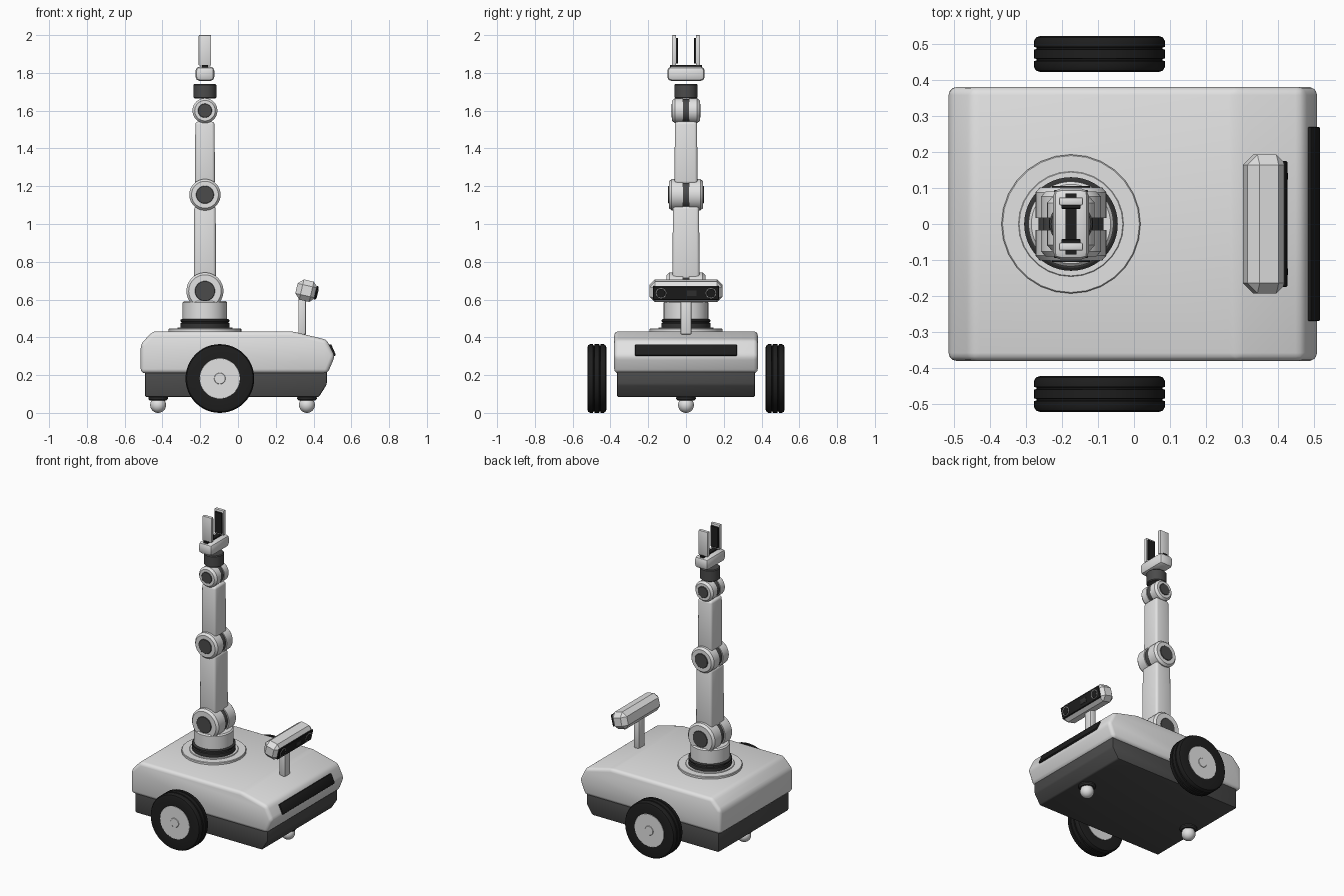
import bpy, bmesh, math
from mathutils import Matrix, Vector

if "Cube" in bpy.data.objects:
    bpy.data.objects.remove(bpy.data.objects["Cube"])


def material(name, v):
    m = bpy.data.materials.new(name)
    m.diffuse_color = (v, v, v, 1)
    m.use_nodes = True
    m.node_tree.nodes["Principled BSDF"].inputs["Base Color"].default_value = m.diffuse_color
    return m


LIGHT = material("light_grey", 0.76)
MID = material("mid_grey", 0.3)
DARK = material("dark_grey", 0.07)
CHARCOAL = material("charcoal", 0.035)
BLACK = material("black", 0.013)


def finish(bm, name, mat, loc=(0, 0, 0), rot=None):
    bmesh.ops.recalc_face_normals(bm, faces=bm.faces)
    if rot:
        bmesh.ops.transform(bm, matrix=rot, verts=bm.verts)
    me = bpy.data.meshes.new(name)
    bm.to_mesh(me)
    bm.free()
    me.materials.append(mat)
    ob = bpy.data.objects.new(name, me)
    ob.location = loc
    bpy.context.collection.objects.link(ob)
    return ob


def bevel(bm, width, segs, min_angle=8):
    edges = [e for e in bm.edges if e.calc_face_angle(0) > math.radians(min_angle)]
    bmesh.ops.bevel(bm, geom=edges, offset=width, segments=segs,
                    profile=0.5, affect='EDGES', clamp_overlap=True)


def box(name, mat, loc, size, bev=0.0, segs=2, rot=None, taper=1.0):
    bm = bmesh.new()
    bmesh.ops.create_cube(bm, size=1)
    for v in bm.verts:
        k = taper if v.co.z > 0 else 1
        v.co = Vector((v.co.x * size[0] * k, v.co.y * size[1] * k, v.co.z * size[2]))
    if bev:
        bevel(bm, bev, segs)
    return finish(bm, name, mat, loc, rot)


def slab(name, mat, profile, half_y, bev, segs):
    """Side profile in x,z extruded across y."""
    bm = bmesh.new()
    a = [bm.verts.new((x, -half_y, z)) for x, z in profile]
    b = [bm.verts.new((x, half_y, z)) for x, z in profile]
    bm.faces.new(a)
    bm.faces.new(b[::-1])
    n = len(a)
    for i in range(n):
        j = (i + 1) % n
        bm.faces.new((a[j], a[i], b[i], b[j]))
    bmesh.ops.recalc_face_normals(bm, faces=bm.faces)
    bevel(bm, bev, segs)
    return finish(bm, name, mat)


def lathe(name, mat, profile, loc, axis='Z', n=48):
    """Solid of revolution from (radius, height) points, capped at both ends."""
    bm = bmesh.new()
    rings = []
    for r, h in profile:
        rings.append([bm.verts.new((r * math.cos(2 * math.pi * i / n),
                                    r * math.sin(2 * math.pi * i / n), h)) for i in range(n)])
    for p, q in zip(rings, rings[1:]):
        for i in range(n):
            j = (i + 1) % n
            bm.faces.new((p[i], p[j], q[j], q[i]))
    bm.faces.new(rings[0][::-1])
    bm.faces.new(rings[-1])
    rot = {'Z': None, 'Y': Matrix.Rotation(-math.pi / 2, 4, 'X'),
           'X': Matrix.Rotation(math.pi / 2, 4, 'Y')}[axis]
    return finish(bm, name, mat, loc, rot)


def drum(name, mat, r, h0, h1, loc, axis='Z', c=0.006, n=48):
    return lathe(name, mat, [(r - c, h0), (r, h0 + c), (r, h1 - c), (r - c, h1)], loc, axis, n)


# Chassis: light shell over a dark skirt
slab("body_shell", LIGHT, [(-0.515, 0.21), (-0.515, 0.365), (-0.45, 0.432), (0.285, 0.432),
                           (0.47, 0.387), (0.513, 0.30), (0.475, 0.21)], 0.38, 0.022, 3)
slab("body_skirt", DARK, [(-0.492, 0.084), (-0.492, 0.23), (0.47, 0.23),
                          (0.47, 0.15), (0.428, 0.084)], 0.365, 0.008, 2)
box("front_light_bar", BLACK, (0.492, 0, 0.329), (0.03, 0.54, 0.066), 0.006, 2,
    Matrix.Rotation(math.radians(-24), 4, 'Y'))

# Drive wheels with grooved tyres
tyre = [(0.105, -0.046), (0.165, -0.05), (0.176, -0.046), (0.182, -0.036), (0.182, -0.02),
        (0.175, -0.018), (0.175, -0.014), (0.182, -0.012)]
tyre = tyre + [(r, -h) for r, h in tyre[::-1]]
for side, s in (("right", -1), ("left", 1)):
    c = (-0.096, s * 0.472, 0.182)
    lathe(side + "_tyre", BLACK, tyre, c, 'Y')
    drum(side + "_hub", LIGHT, 0.107, -0.0475, 0.0475, c, 'Y', 0.001)
    drum(side + "_hub_cap", LIGHT, 0.03, -0.004, 0.004, (c[0], s * 0.5185, c[2]), 'Y', 0.002)

# Ball casters
for name, x in (("rear", -0.423), ("front", 0.365)):
    drum(name + "_caster_mount", CHARCOAL, 0.052, 0.066, 0.09, (x, 0, 0), c=0.008, n=32)
    bm = bmesh.new()
    bmesh.ops.create_uvsphere(bm, u_segments=32, v_segments=16, radius=0.042)
    finish(bm, name + "_caster_ball", LIGHT, (x, 0, 0.042))

# Turntable
AX = -0.175
drum("turntable_plate", LIGHT, 0.193, 0.42, 0.447, (AX, 0, 0), c=0.003, n=28)
drum("turntable_step", LIGHT, 0.146, 0.43, 0.452, (AX, 0, 0), c=0.002, n=28)
lathe("turntable_ring", CHARCOAL, [(0.13, 0.44), (0.13, 0.474), (0.124, 0.477), (0.124, 0.481),
                                   (0.13, 0.484), (0.13, 0.492), (0.122, 0.497)], (AX, 0, 0))
drum("turntable_column", LIGHT, 0.118, 0.49, 0.592, (AX, 0, 0), c=0.008)

# Arm joints: two cheeks, a recessed dark band and dark end caps
for name, z, r, w, cap in (("shoulder", 0.645, 0.098, 0.102, 0.053),
                           ("elbow", 1.155, 0.083, 0.09, 0.047),
                           ("wrist", 1.6, 0.066, 0.073, 0.037)):
    p = (AX, 0, z)
    for side, s in (("right", -1), ("left", 1)):
        lathe(f"{name}_{side}_cheek", LIGHT,
              [(r, s * 0.016), (r, s * (w - 0.014)), (r - 0.012, s * w)], p, 'Y')
    drum(name + "_band", DARK, r * 0.92, -0.02, 0.02, p, 'Y', 0.002)
    drum(name + "_cap", DARK, cap, -w - 0.004, w + 0.004, p, 'Y', 0.002)

# Arm links
box("lower_arm", LIGHT, (AX, 0, 0.90), (0.118, 0.144, 0.39), 0.016, 3, taper=0.96)
box("upper_arm", LIGHT, (AX, 0, 1.377), (0.106, 0.122, 0.33), 0.015, 3, taper=0.96)

# Gripper
drum("wrist_roll", DARK, 0.06, 1.665, 1.742, (AX, 0, 0), c=0.005)
box("gripper_palm", LIGHT, (AX, 0, 1.795), (0.1, 0.198, 0.076), 0.022, 2)
box("gripper_rail", BLACK, (AX, 0, 1.834), (0.03, 0.17, 0.014))
for side, s in (("right", -1), ("left", 1)):
    box(side + "_finger", LIGHT, (AX, s * 0.063, 1.919), (0.066, 0.022, 0.162), 0.004, 2)
    box(side + "_finger_pad", BLACK, (AX, s * 0.048, 1.918), (0.054, 0.012, 0.136), 0.002, 1)

# Sensor mast and tilted camera head
box("sensor_post", LIGHT, (0.34, 0, 0.52), (0.042, 0.058, 0.21), 0.008, 2)
tilt = Matrix.Rotation(math.radians(13), 4, 'Y')
head = Vector((0.363, 0, 0.647))


def on_head(x, y, z):
    return head + tilt @ Vector((x, y, z))


box("sensor_head", LIGHT, head, (0.11, 0.385, 0.11), 0.028, 1, tilt)
box("sensor_faceplate", BLACK, on_head(0.052, 0, 0), (0.01, 0.35, 0.074), 0.003, 1, tilt)
for side, s in (("right", -1), ("left", 1)):
    for part, mat, r, h in (("lens_ring", MID, 0.029, 0.003), ("lens", BLACK, 0.023, 0.005)):
        ob = drum(f"{side}_{part}", mat, r, -0.004, h, on_head(0.056, s * 0.132, 0), 'X', 0.001, 32)
        ob.data.transform(tilt)
box("sensor_window", CHARCOAL, on_head(0.057, 0.03, 0), (0.004, 0.05, 0.028), rot=tilt)

# Smooth shading with sharp edges kept
bpy.ops.object.select_all(action='SELECT')
bpy.context.view_layer.objects.active = bpy.context.selected_objects[0]
bpy.ops.object.shade_smooth_by_angle(angle=math.radians(32))
